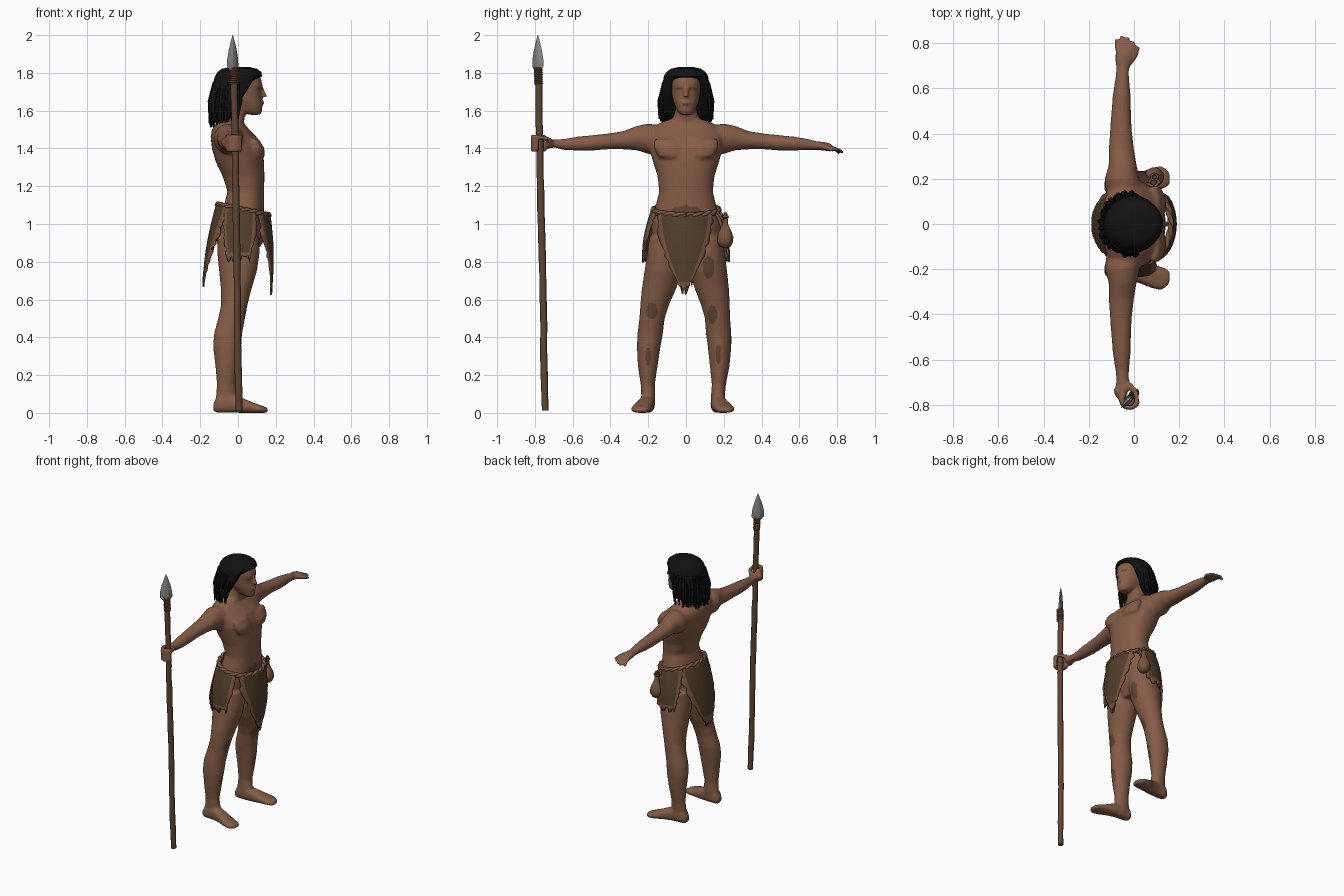
import bpy, bmesh, math, random
from mathutils import Vector

if "Cube" in bpy.data.objects:
    bpy.data.objects.remove(bpy.data.objects["Cube"])

random.seed(4)
PI = math.pi


def mat(name, r, g, b):
    m = bpy.data.materials.new(name)
    m.diffuse_color = (r, g, b, 1)
    m.use_nodes = True
    m.node_tree.nodes["Principled BSDF"].inputs["Base Color"].default_value = m.diffuse_color
    return m


SKIN = mat("skin", 0.235, 0.108, 0.062)
SHADE = mat("dark_skin", 0.12, 0.062, 0.034)
HAIR = mat("black_hair", 0.006, 0.006, 0.006)
HIDE = mat("tan_hide", 0.19, 0.09, 0.05)
FUR = mat("dark_fur", 0.085, 0.05, 0.024)
WOOD = mat("wood", 0.115, 0.06, 0.033)
BIND = mat("binding", 0.19, 0.08, 0.042)
STONE = mat("grey_stone", 0.26, 0.25, 0.24)


def finish(bm, name, *mats, angle=50):
    me = bpy.data.meshes.new(name)
    bm.to_mesh(me)
    bm.free()
    ob = bpy.data.objects.new(name, me)
    bpy.context.collection.objects.link(ob)
    for m in mats:
        me.materials.append(m)
    bpy.ops.object.select_all(action='DESELECT')
    ob.select_set(True)
    bpy.context.view_layer.objects.active = ob
    bpy.ops.object.shade_smooth_by_angle(angle=math.radians(angle))
    return ob


def skin_rings(bm, rings):
    """Closed loft through rings of points."""
    vs = [[bm.verts.new(p) for p in r] for r in rings]
    n = len(vs[0])
    fs = [bm.faces.new((a[i], a[(i + 1) % n], b[(i + 1) % n], b[i]))
          for a, b in zip(vs, vs[1:]) for i in range(n)]
    fs += [bm.faces.new(vs[0]), bm.faces.new(vs[-1])]
    bmesh.ops.recalc_face_normals(bm, faces=fs)


def loft(bm, axis, secs, n=24, power=1.0):
    """Sections: position along axis, then low/high of the two other axes (optional clamp on the first)."""
    rings = []
    for s in secs:
        p, a0, a1, b0, b1 = s[:5]
        cap = s[5] if len(s) > 5 else 9
        ring = []
        for i in range(n):
            t = 2 * PI * i / n
            c, d = math.cos(t), math.sin(t)
            a = (a0 + a1) / 2 + (a1 - a0) / 2 * math.copysign(abs(c) ** power, c)
            b = (b0 + b1) / 2 + (b1 - b0) / 2 * math.copysign(abs(d) ** power, d)
            a = min(a, cap)
            ring.append({'x': (p, a, b), 'y': (a, p, b), 'z': (a, b, p)}[axis])
        rings.append(ring)
    skin_rings(bm, rings)


def tube(bm, pts, radii, n=10):
    pts = [Vector(p) for p in pts]
    rings = []
    for i, p in enumerate(pts):
        t = (pts[min(i + 1, len(pts) - 1)] - pts[max(i - 1, 0)]).normalized()
        u = t.cross(Vector((0.31, 0.2, 0.93) if abs(t.z) < 0.8 else (1, 0, 0))).normalized()
        v = t.cross(u)
        r = radii[i] if isinstance(radii, (list, tuple)) else radii
        rings.append([p + r * (math.cos(2 * PI * k / n) * u + math.sin(2 * PI * k / n) * v) for k in range(n)])
    skin_rings(bm, rings)


# ---- body: torso, neck and head
bm = bmesh.new()
torso = [(0.79, -.07, .07, .09), (0.86, -.105, .105, .15), (0.93, -.115, .12, .18), (1.0, -.11, .13, .185), (1.08, -.08, .138, .165),
         (1.17, -.055, .138, .142), (1.25, -.08, .14, .15), (1.33, -.118, .138, .175), (1.40, -.138, .128, .195),
         (1.46, -.145, .10, .20), (1.50, -.138, .06, .19), (1.535, -.115, .03, .14), (1.56, -.085, .035, .07),
         (1.6, -.07, .04, .057), (1.67, -.06, .05, .055)]
loft(bm, 'z', [(z, a, b, -w, w) for z, a, b, w in torso], 32, 0.9)
head = [(1.578, .06, .118, .028), (1.60, .0, .129, .048), (1.65, -.05, .127, .068), (1.70, -.08, .122, .077),
        (1.735, -.085, .13, .08), (1.77, -.08, .122, .08), (1.80, -.06, .10, .065), (1.82, -.02, .06, .03)]
loft(bm, 'z', [(z, a, b, -w, w) for z, a, b, w in head], 28, 0.9)
tube(bm, [(.115, 0, 1.74), (.132, 0, 1.70), (.142, 0, 1.677), (.12, 0, 1.667)], [.01, .012, .016, .012])
tube(bm, [(.124, -.024, 1.64), (.133, 0, 1.642), (.124, .024, 1.64)], [.006, .01, .006])

# legs, feet and arms for both sides
leg = [(.93, -.11, .11, .03, .195), (.85, -.11, .115, .01, .205), (.75, -.10, .10, .02, .22), (.65, -.09, .07, .055, .235),
       (.57, -.09, .05, .09, .242), (.5, -.105, .037, .113, .247), (.42, -.127, .022, .122, .257), (.35, -.132, .017, .135, .26),
       (.25, -.12, .002, .15, .255), (.15, -.112, -.013, .165, .24), (.09, -.117, -.005, .163, .237), (.03, -.125, .02, .165, .24)]
foot = [(-.13, .18, .225, .01, .05), (-.11, .167, .24, 0, .09), (-.04, .165, .245, 0, .10), (.02, .17, .26, 0, .08),
        (.08, .18, .285, 0, .055), (.12, .187, .293, 0, .04), (.15, .20, .275, 0, .03), (.16, .215, .25, .008, .022)]
arm = [(.12, -.12, .05, 1.37, 1.52), (.2, -.13, .025, 1.37, 1.532), (.26, -.112, .012, 1.39, 1.52), (.33, -.112, 0, 1.395, 1.492),
       (.42, -.106, -.01, 1.395, 1.478), (.5, -.1, -.013, 1.388, 1.47), (.57, -.094, -.015, 1.388, 1.463),
       (.65, -.082, -.022, 1.392, 1.45), (.69, -.078, -.022, 1.392, 1.438), (.73, -.085, -.008, 1.388, 1.435), (.77, -.08, -.004, 1.383, 1.425)]
for s in (-1, 1):
    def lean(z):
        return 0.035 * max(0, 1 - z / 0.8) if s > 0 else 0
    loft(bm, 'z', [(z, a, b, s * (c - lean(z)), s * (d - lean(z))) for z, a, b, c, d in leg], 24)
    loft(bm, 'x', [(x, s * (c - lean(0)), s * (d - lean(0)), e, f) for x, c, d, e, f in foot], 20, 0.8)
    raise_fist = 0.012 if s < 0 else 0
    loft(bm, 'y', [(s * y, a, b, c + (raise_fist if y > .65 else 0), d + (raise_fist if y > .65 else 0))
                   for y, a, b, c, d in (arm if s > 0 else arm[:-1])], 20)
    # chest muscle
    loft(bm, 'z', [(z, .06, b, s * .012, s * w) for z, b, w in ((1.335, .125, .11), (1.36, .143, .15), (1.40, .14, .17), (1.45, .11, .17))], 16)

# open hand
for i in range(4):
    x = -.072 + .021 * i
    end = (.815, .835, .83, .81)[i]
    tube(bm, [(x, .755, 1.405), (x * 1.1 + .004, .79, 1.398), (x * 1.2 + .008, end, 1.372 + .006 * i)], [.012, .0115, .009])
tube(bm, [(-.025, .71, 1.412), (.005, .745, 1.402), (.02, .785, 1.39)], [.016, .013, .01])
# fist round the shaft
for i in range(4):
    z = 1.393 + .023 * i
    tube(bm, [(-.02 + .036 * math.cos(a), -.777 + .036 * math.sin(a), z)
              for a in [math.radians(d) for d in (120, 160, 200, 240, 280, 320, 350)]], .0135)
tube(bm, [(-.06, -.73, 1.43), (-.055, -.765, 1.43)], [.035, .025])
tube(bm, [(-.02, -.715, 1.44), (.008, -.745, 1.455), (.014, -.785, 1.46)], [.016, .013, .011])

body = finish(bm, "body", SKIN, SHADE)
rm = body.modifiers.new("fuse", 'REMESH')
rm.mode, rm.voxel_size = 'VOXEL', 0.0085
sm = body.modifiers.new("soften", 'SMOOTH')
sm.factor, sm.iterations = 0.5, 5
for m in ("fuse", "soften"):
    bpy.ops.object.modifier_apply(modifier=m)
# painted eyes, mouth and smudges on the front: y, z, half width, half height
spots = [(-.034, 1.717, .017, .007), (.034, 1.717, .017, .007), (0, 1.636, .024, .005), (-.18, .54, .03, .045),
         (-.2, .30, .014, .05), (.14, .52, .025, .05), (.17, .31, .014, .05), (.12, .77, .03, .06), (0, 1.075, .075, .022)]
for p in body.data.polygons:
    c = p.center
    p.use_smooth = True
    p.material_index = int(p.normal.x > 0.2 and any(((c.y - y) / w) ** 2 + ((c.z - z) / h) ** 2 < 1 for y, z, w, h in spots))

# ---- hair: a mass open at the face plus hanging locks
bm = bmesh.new()
hair = [(1.55, -.14, -.05, .10, 9), (1.59, -.148, .10, .13, -.03), (1.64, -.145, .11, .137, .0), (1.70, -.14, .12, .13, .045),
        (1.755, -.13, .13, .122, .075), (1.782, -.122, .128, .117, 9), (1.805, -.108, .123, .103, 9), (1.822, -.085, .10, .08, 9), (1.831, -.04, .06, .04, 9)]
loft(bm, 'z', [(z, a, b, -w, w, cap) for z, a, b, w, cap in hair], 40)
for i in range(64):
    a = math.radians(78 + 204 * i / 63)
    x, y = math.cos(a), math.sin(a)
    zb = random.uniform(1.51, 1.56) if x < -.3 else random.uniform(1.54, 1.60)
    k = random.uniform(.93, 1.06)
    tube(bm, [(-.01 + .117 * x, .118 * y, 1.75), (-.015 + .132 * k * x, .134 * k * y, 1.65),
              (-.02 + .128 * k * x, .136 * k * y, zb)], [.009, .012, .004], 6)
finish(bm, "hair", HAIR)

# ---- rope belt
bm = bmesh.new()


def waist(a, grow=0.0):
    return Vector((.028 + (.134 + grow) * math.cos(a), (.173 + grow) * math.sin(a), 1.075 - .028 * math.cos(a)))


N = 48
for twist in (0, PI):
    tube(bm, [waist(2 * PI * i / N, .006 * math.cos(i * 1.3 + twist)) + Vector((0, 0, .007 * math.sin(i * 1.3 + twist)))
              for i in range(N + 1)], .011, 8)
finish(bm, "rope_belt", HIDE)


# ---- hide loincloth panels with a paler ragged edge
def panel(name, mid, half, bottom, out, taper):
    bm = bmesh.new()
    rows, cols = 18, 16
    grid = []
    for j in range(rows + 1):
        t = j / rows
        row = []
        ragged = [random.uniform(.88, 1.06) for _ in range(2)]
        for i in range(cols + 1):
            u = 2 * i / cols - 1
            w = (1 - t ** 1.2 * taper) * (ragged[u > 0] if abs(u) > .9 else 1)
            p = waist(mid + u * half * w, .006 + out * t + .012 * math.sin(PI * t))
            p.z += t * (bottom - p.z) + (random.uniform(-.025, .015) if j == rows else 0)
            row.append(bm.verts.new(p))
        grid.append(row)
    for j in range(rows):
        for i in range(cols):
            f = bm.faces.new((grid[j][i], grid[j + 1][i], grid[j + 1][i + 1], grid[j][i + 1]))
            f.material_index = int(2 <= i < cols - 2 and j < rows - 2)
    bmesh.ops.recalc_face_normals(bm, faces=bm.faces[:])
    ob = finish(bm, name, HIDE, FUR)
    so = ob.modifiers.new("thick", 'SOLIDIFY')
    so.thickness, so.offset = .01, 0


panel("front_flap", -.05, 1.0, .65, .008, .93)
panel("back_flap", PI, 1.05, .69, .072, .85)
for s, nm in ((-1, "right"), (1, "left")):
    panel(nm + "_hip_flap", s * PI * .54, .62, .82, .05, .45)

# ---- pouch with neck, stopper and strap
bm = bmesh.new()
loft(bm, 'z', [(z, .09 - r, .09 + r, .208 - r, .208 + r) for z, r in
               ((.872, .012), (.882, .03), (.905, .042), (.93, .043), (.955, .036), (.98, .024), (1.0, .015), (1.03, .013), (1.035, .019), (1.045, .018))], 18)
tube(bm, [(.09, .205, 1.0), (.11, .185, 1.04), (.085, .155, 1.075)], .007)
tube(bm, [(.09, .215, 1.0), (.07, .19, 1.05), (.06, .17, 1.075)], .007)
finish(bm, "belt_pouch", HIDE)
bm = bmesh.new()
tube(bm, [(.09, .208, 1.04), (.09, .208, 1.062)], [.012, .009])
finish(bm, "pouch_stopper", FUR)


# ---- spear
def shaft(z):
    return Vector((.005 - .025 * z / 1.75, -.745 - .036 * z / 1.75, z))


bm = bmesh.new()
tube(bm, [shaft(.012 + 1.77 * i / 20) + Vector((random.uniform(-.002, .002), random.uniform(-.002, .002), 0)) for i in range(21)],
     [.0185 + random.uniform(-.001, .001) for _ in range(21)], 12)
finish(bm, "spear_shaft", WOOD)
bm = bmesh.new()
tube(bm, [shaft(1.738 + .005 * i) for i in range(19)], [.021 + .003 * (i % 2) for i in range(19)], 14)
finish(bm, "spear_binding", BIND)
bm = bmesh.new()
wide, thin = Vector((1, 1, 0)).normalized(), Vector((1, -1, 0)).normalized()
rings = []
for z, w, d in ((1.815, .024, .012), (1.835, .042, .013), (1.87, .041, .013), (1.92, .030, .011), (1.965, .015, .007), (2.0, .002, .001)):
    c = Vector((-.028, -.784, z))
    rings.append([c + wide * w, c + thin * d + wide * w * .3, c + thin * d - wide * w * .3,
                  c - wide * w, c - thin * d - wide * w * .3, c - thin * d + wide * w * .3])
skin_rings(bm, rings)
finish(bm, "spear_head", STONE, angle=20)
